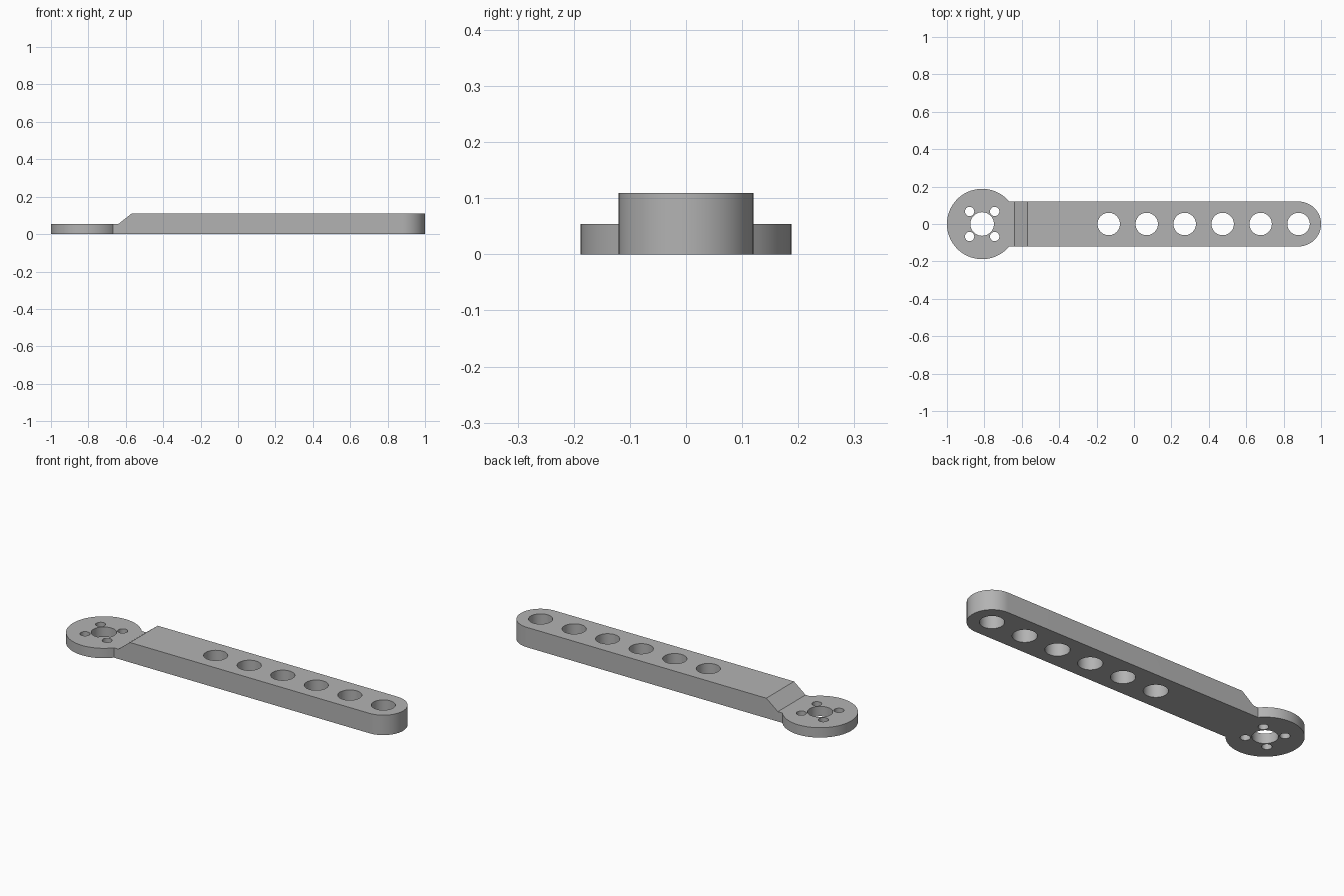
import bpy, bmesh
from math import sin, cos, pi, asin
from mathutils import Vector

cube = bpy.data.objects.get("Cube")
if cube:
    bpy.data.objects.remove(cube, do_unlink=True)

HUB_X, HUB_R, HUB_H = -0.812, 0.188, 0.054
TIP_X, ARM_R, ARM_H = 0.88, 0.12, 0.109

grey = bpy.data.materials.new("light_grey")
grey.use_nodes = True
colour = (0.45, 0.45, 0.45, 1)
grey.diffuse_color = colour
grey.node_tree.nodes["Principled BSDF"].inputs["Base Color"].default_value = colour


def arc(cx, cy, r, start, end, steps):
    """Points along an arc, both ends included."""
    angles = [start + (end - start) * i / steps for i in range(steps + 1)]
    return [(cx + r * cos(a), cy + r * sin(a)) for a in angles]


def add_prism(bm, points, depth):
    """Extrude a closed outline of 3D points along a vector."""
    face = bm.faces.new([bm.verts.new(p) for p in points])
    top = bmesh.ops.extrude_face_region(bm, geom=[face])["geom"]
    verts = [v for v in top if isinstance(v, bmesh.types.BMVert)]
    bmesh.ops.translate(bm, vec=Vector(depth), verts=verts)


def finish(bm, name):
    bmesh.ops.recalc_face_normals(bm, faces=bm.faces)
    mesh = bpy.data.meshes.new(name)
    bm.to_mesh(mesh)
    bm.free()
    mesh.materials.append(grey)
    obj = bpy.data.objects.new(name, mesh)
    bpy.context.collection.objects.link(obj)
    return obj


# Horn body: round hub running into a straight arm with a rounded tip
join = asin(ARM_R / HUB_R)
outline = arc(TIP_X, 0, ARM_R, -pi / 2, pi / 2, 32)
outline += arc(HUB_X, 0, HUB_R, join, 2 * pi - join, 64)
bm = bmesh.new()
add_prism(bm, [(x, y, 0) for x, y in outline], (0, 0, ARM_H))
body = finish(bm, "lever_arm")

# Cutter that lowers the hub and leaves the sloping step
step = [(-1.2, HUB_H), (-0.64, HUB_H), (-0.57, ARM_H), (-0.57, 0.2), (-1.2, 0.2)]
bm = bmesh.new()
add_prism(bm, [(x, -0.4, z) for x, z in step], (0, 0.8, 0))
cutters = [finish(bm, "step_cutter")]

# Cutter for the hub bore, four screw holes and the row along the arm
holes = [(HUB_X, 0, 0.063)]
holes += [(HUB_X + sx * 0.067, sy * 0.067, 0.025) for sx in (-1, 1) for sy in (-1, 1)]
holes += [(TIP_X - i * 0.203, 0, 0.06) for i in range(6)]
bm = bmesh.new()
for x, y, r in holes:
    ring = arc(x, y, r, 0, 2 * pi, 40)[:-1]
    add_prism(bm, [(px, py, -0.1) for px, py in ring], (0, 0, 0.4))
cutters.append(finish(bm, "hole_cutter"))

for cutter in cutters:
    cutter.hide_render = True
    mod = body.modifiers.new(cutter.name, "BOOLEAN")
    mod.operation = "DIFFERENCE"
    mod.solver = "EXACT"
    mod.object = cutter

# Bake the cuts and drop the helpers
graph = bpy.context.evaluated_depsgraph_get()
result = bpy.data.meshes.new_from_object(body.evaluated_get(graph))
body.modifiers.clear()
body.data = result
for cutter in cutters:
    bpy.data.objects.remove(cutter, do_unlink=True)

bpy.ops.object.select_all(action="DESELECT")
body.select_set(True)
bpy.context.view_layer.objects.active = body
bpy.ops.object.shade_smooth_by_angle()
